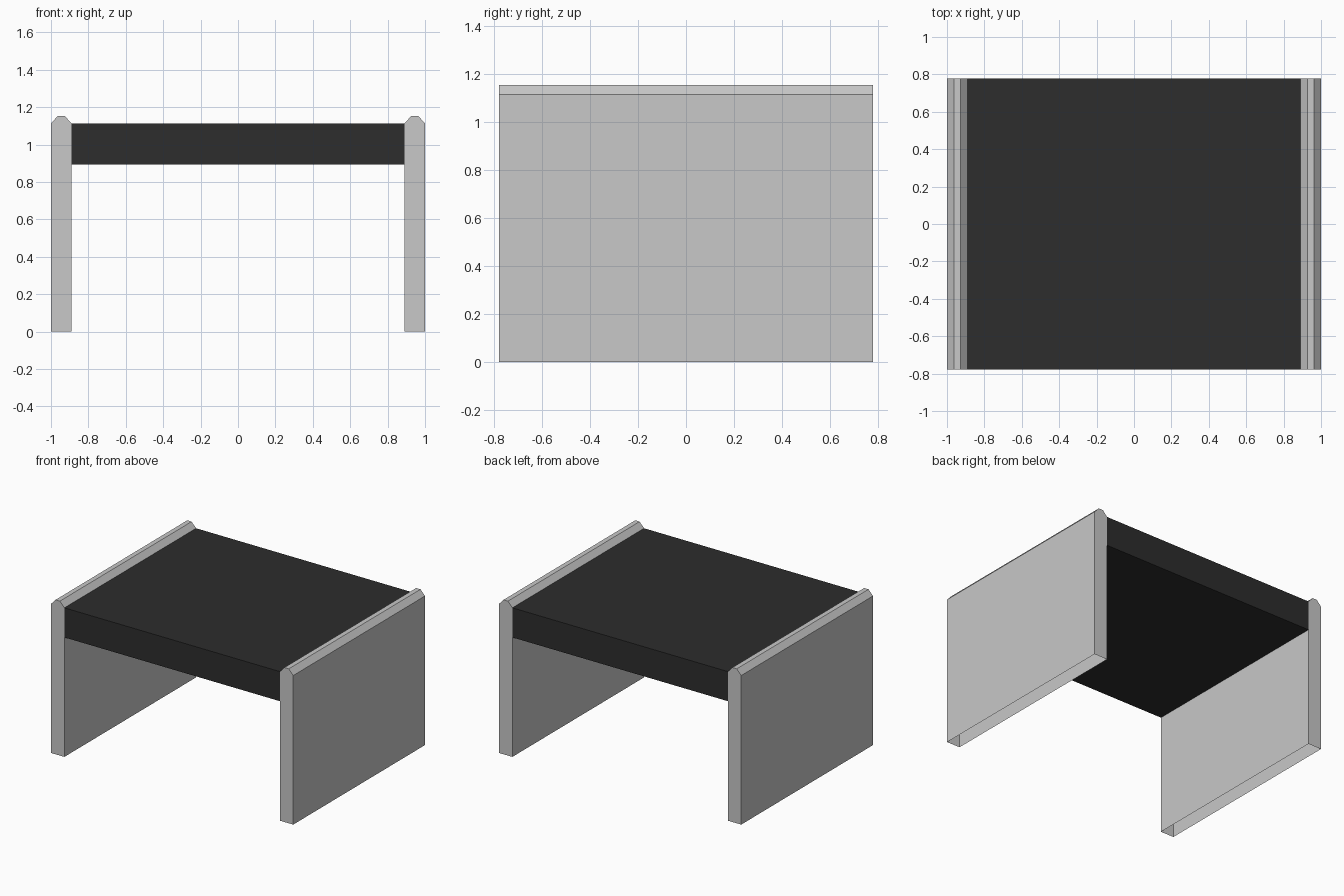
import bpy
import bmesh

cube = bpy.data.objects.get("Cube")
if cube:
    bpy.data.objects.remove(cube, do_unlink=True)

HALF_DEPTH = 0.777
INNER_X = 0.89
EDGE_Z = 1.113


def make_material(name, value):
    mat = bpy.data.materials.new(name)
    mat.use_nodes = True
    color = (value, value, value, 1)
    mat.diffuse_color = color
    mat.node_tree.nodes["Principled BSDF"].inputs["Base Color"].default_value = color
    return mat


def extrude_profile(name, profile, mat, open_bottom=False):
    """Sweep an x/z outline from front to back."""
    bm = bmesh.new()
    face = bm.faces.new([bm.verts.new((x, -HALF_DEPTH, z)) for x, z in profile])
    swept = bmesh.ops.extrude_face_region(bm, geom=[face], use_keep_orig=True)
    moved = [g for g in swept["geom"] if isinstance(g, bmesh.types.BMVert)]
    bmesh.ops.translate(bm, verts=moved, vec=(0, 2 * HALF_DEPTH, 0))
    bmesh.ops.recalc_face_normals(bm, faces=bm.faces)
    if open_bottom:
        bottom = [f for f in bm.faces if f.normal.z < -0.9]
        bmesh.ops.delete(bm, geom=bottom, context='FACES_ONLY')
    mesh = bpy.data.meshes.new(name)
    bm.to_mesh(mesh)
    bm.free()
    mesh.materials.append(mat)
    obj = bpy.data.objects.new(name, mesh)
    bpy.context.collection.objects.link(obj)
    return obj


light_grey = make_material("light grey", 0.58)
dark_grey = make_material("dark grey", 0.026)

# Side walls: hollow panels, open underneath, with a chamfered top ridge
outline = [(INNER_X, 0), (1, 0), (1, EDGE_Z), (0.963, 1.153),
           (0.927, 1.153), (INNER_X, EDGE_Z)]
for name, side in (("left_wall", 1), ("right_wall", -1)):
    extrude_profile(name, [(side * x, z) for x, z in outline], light_grey, True)

# Deck: thick slab spanning the walls
extrude_profile("deck", [(-INNER_X, 0.892), (INNER_X, 0.892),
                         (INNER_X, EDGE_Z), (-INNER_X, EDGE_Z)], dark_grey)
